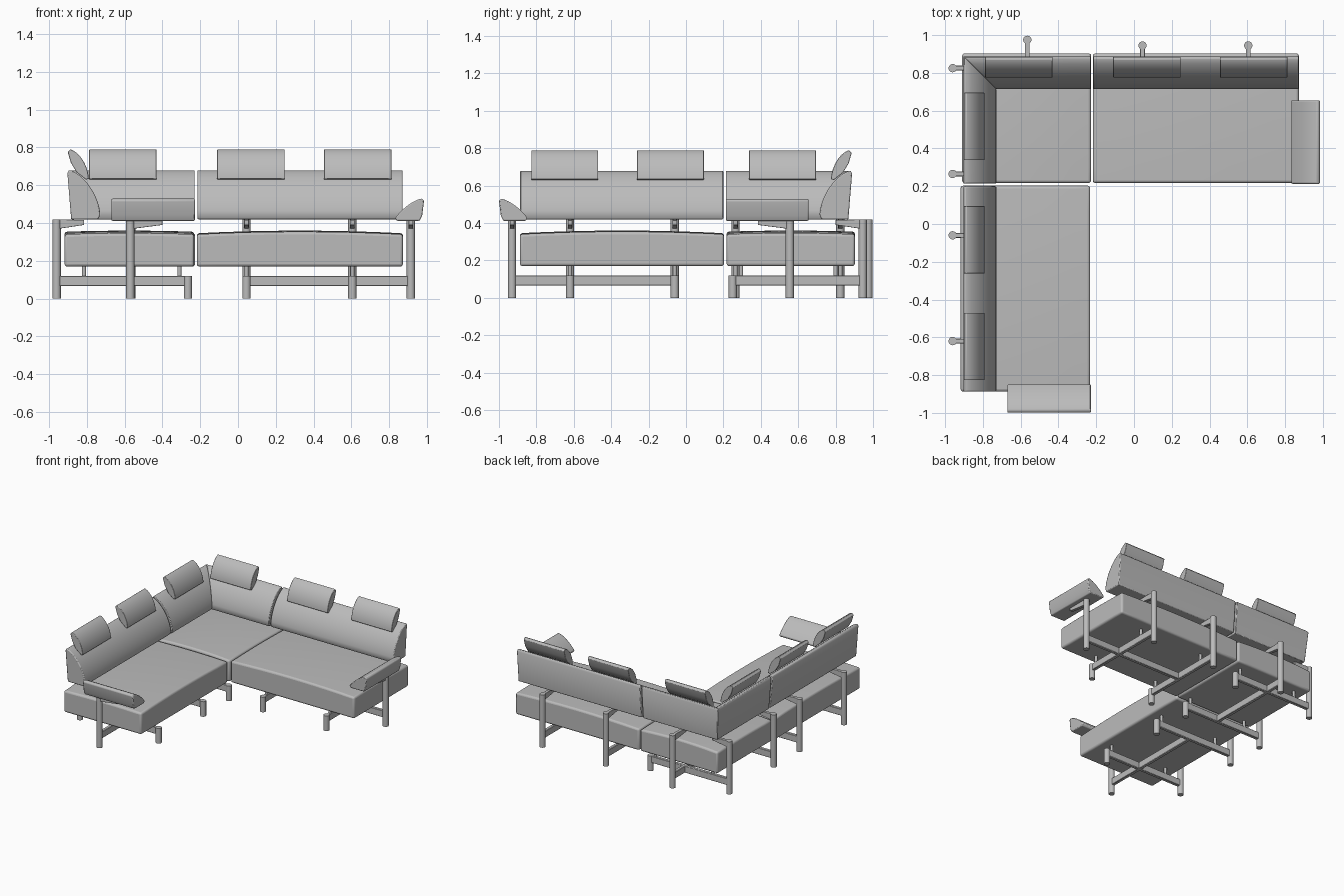
import bpy, bmesh
from mathutils import Vector
from mathutils.geometry import interpolate_bezier

if "Cube" in bpy.data.objects:
    bpy.data.objects.remove(bpy.data.objects["Cube"])

grey = bpy.data.materials.new("plain_grey")
grey.use_nodes = True
grey.diffuse_color = (0.5, 0.5, 0.5, 1)
grey.node_tree.nodes["Principled BSDF"].inputs["Base Color"].default_value = (0.5, 0.5, 0.5, 1)

OFF = 0.015


# The two runs of the sofa are mirror images across the corner diagonal
def back_run(x, y, z):
    return Vector((x, y, z))


def side_run(x, y, z):
    return Vector((-y - OFF, -x - OFF, z))


def finish(name, bm, place=back_run, bevel=0.0, segments=2, angle=35):
    for v in bm.verts:
        v.co = place(*v.co)
    bmesh.ops.recalc_face_normals(bm, faces=bm.faces)
    mesh = bpy.data.meshes.new(name)
    bm.to_mesh(mesh)
    bm.free()
    mesh.materials.append(grey)
    obj = bpy.data.objects.new(name, mesh)
    bpy.context.collection.objects.link(obj)
    if bevel:
        mod = obj.modifiers.new("soft_edges", "BEVEL")
        mod.width, mod.segments = bevel, segments
        mod.limit_method, mod.angle_limit = "ANGLE", 0.7
    bpy.ops.object.select_all(action="DESELECT")
    obj.select_set(True)
    bpy.context.view_layer.objects.active = obj
    bpy.ops.object.shade_smooth_by_angle(angle=angle * 3.14159 / 180)
    return obj


def box_mesh(lo, hi):
    bm = bmesh.new()
    bmesh.ops.create_cube(bm, size=1)
    for v in bm.verts:
        v.co = Vector([lo[i] + (v.co[i] + 0.5) * (hi[i] - lo[i]) for i in range(3)])
    return bm


def box(name, lo, hi, place):
    finish(name, box_mesh(lo, hi), place, 0.003, 1)


def post(name, x, y, top, place, bottom=0.0, r=0.022):
    bm = bmesh.new()
    bmesh.ops.create_cone(bm, cap_ends=True, segments=20, radius1=r, radius2=r, depth=top - bottom)
    bmesh.ops.translate(bm, verts=bm.verts, vec=(x, y, (top + bottom) / 2))
    finish(name, bm, place)


def seat(name, x0, x1, y0, y1, place):
    # Box with a gently crowned top
    bm = box_mesh((x0, y0, 0.17), (x1, y1, 0.34))
    edges = [e for e in bm.edges if abs(e.verts[0].co.z - e.verts[1].co.z) < 0.01]
    bmesh.ops.subdivide_edges(bm, edges=edges, cuts=7, use_grid_fill=True)
    for v in bm.verts:
        if v.co.z > 0.3:
            u = 2 * (v.co.x - x0) / (x1 - x0) - 1
            w = 2 * (v.co.y - y0) / (y1 - y0) - 1
            v.co.z += 0.014 * (1 - u * u) + 0.006 * (1 - w * w)
    finish(name, bm, place, 0.014, 3)


def profile(arc, rest):
    pts = interpolate_bezier(*[Vector((a, b, 0)) for a, b in arc], 14)
    return [(p.x, p.y) for p in pts] + rest


def extrude(name, section, to_point, start, end, place, bevel=0.006):
    # start and end give the position along the length for a section point
    bm = bmesh.new()
    rings = [[bm.verts.new(to_point(f(p), *p)) for p in section] for f in (start, end)]
    n = len(section)
    for i in range(n):
        j = (i + 1) % n
        bm.faces.new((rings[0][i], rings[0][j], rings[1][j], rings[1][i]))
    for ring in rings:
        bm.faces.new(ring)
    finish(name, bm, place, bevel)


def at(value):
    return lambda p: value


def along_x(s, d, z):
    return (s, d, z)


def along_y(s, d, z):
    return (d, s, z)


def mitre(p):
    return -OFF - p[0]


BACK = profile([(0.865, 0.677), (0.79, 0.645), (0.72, 0.54), (0.714, 0.445)],
               [(0.725, 0.42), (0.868, 0.42), (0.888, 0.665), (0.88, 0.68)])
HEAD = profile([(0.872, 0.79), (0.825, 0.775), (0.78, 0.71), (0.775, 0.635)],
               [(0.79, 0.63), (0.84, 0.67), (0.87, 0.72), (0.886, 0.775)])
ARM = profile([(0.972, 0.53), (0.92, 0.52), (0.86, 0.465), (0.832, 0.427)],
              [(0.84, 0.412), (0.962, 0.412), (0.975, 0.44), (0.985, 0.52)])


def headrest(name, x0, place):
    extrude(name, HEAD, along_x, at(x0), at(x0 + 0.357), place, 0.003)


def support_arm(name, x, y0, y1, place):
    # Bracket that thins toward its free end y1
    section = [(y0, 0.42), (y0, 0.368), (y1, 0.39), (y1, 0.416)]
    extrude(name, section, along_x, at(x - 0.012), at(x + 0.012), place, 0.002)


def leg_frame(name, x, place, back=0.945, front=0.25):
    post(name + "_back_post", x, back, 0.42, place)
    post(name + "_front_foot", x, front, 0.12, place)
    post(name + "_seat_pin", x, front + 0.045, 0.175, place, 0.11, 0.011)
    post(name + "_rear_pin", x, 0.8, 0.175, place, 0.11, 0.011)
    box(name + "_rail", (x - 0.013, front, 0.066), (x + 0.013, back, 0.12), place)
    support_arm(name + "_bracket", x, back, 0.80, place)


# Long sections, one on each run
for run, place in (("rear", back_run), ("side", side_run)):
    seat(run + "_seat", -0.218, 0.873, 0.217, 0.903, place)
    extrude(run + "_backrest", BACK, along_x, at(-0.215), at(0.872), place)
    for i, x in enumerate((-0.11, 0.455)):
        headrest(f"{run}_headrest_{i}", x, place)
    for i, x in enumerate((0.045, 0.605)):
        leg_frame(f"{run}_frame_{i}", x, place)
    # Armrest with its post, bracket and long rail
    extrude(run + "_armrest", ARM, along_y, at(0.213), at(0.655), place)
    post(run + "_armrest_post", 0.915, 0.555, 0.415, place)
    support_arm(run + "_armrest_bracket", 0.915, 0.555, 0.385, place)
    box(run + "_long_rail", (0.045, 0.542, 0.066), (0.915, 0.568, 0.12), place)

# Corner section
seat("corner_seat", -0.91, -0.227, 0.217, 0.903, back_run)
for run, place, x in (("rear", back_run, -0.788), ("side", side_run, -0.71)):
    extrude(f"corner_{run}_backrest", BACK, along_x, mitre, at(-0.229), place, 0.004)
    headrest(f"corner_{run}_headrest", x, place)
for i, x in enumerate((-0.84, -0.28)):
    leg_frame(f"corner_frame_{i}", x, side_run)
post("corner_rear_post", -0.565, 0.975, 0.42, back_run)
support_arm("corner_rear_bracket", -0.565, 0.975, 0.80, back_run)
box("corner_cross_rail", (-0.578, 0.265, 0.066), (-0.552, 0.975, 0.12), back_run)
